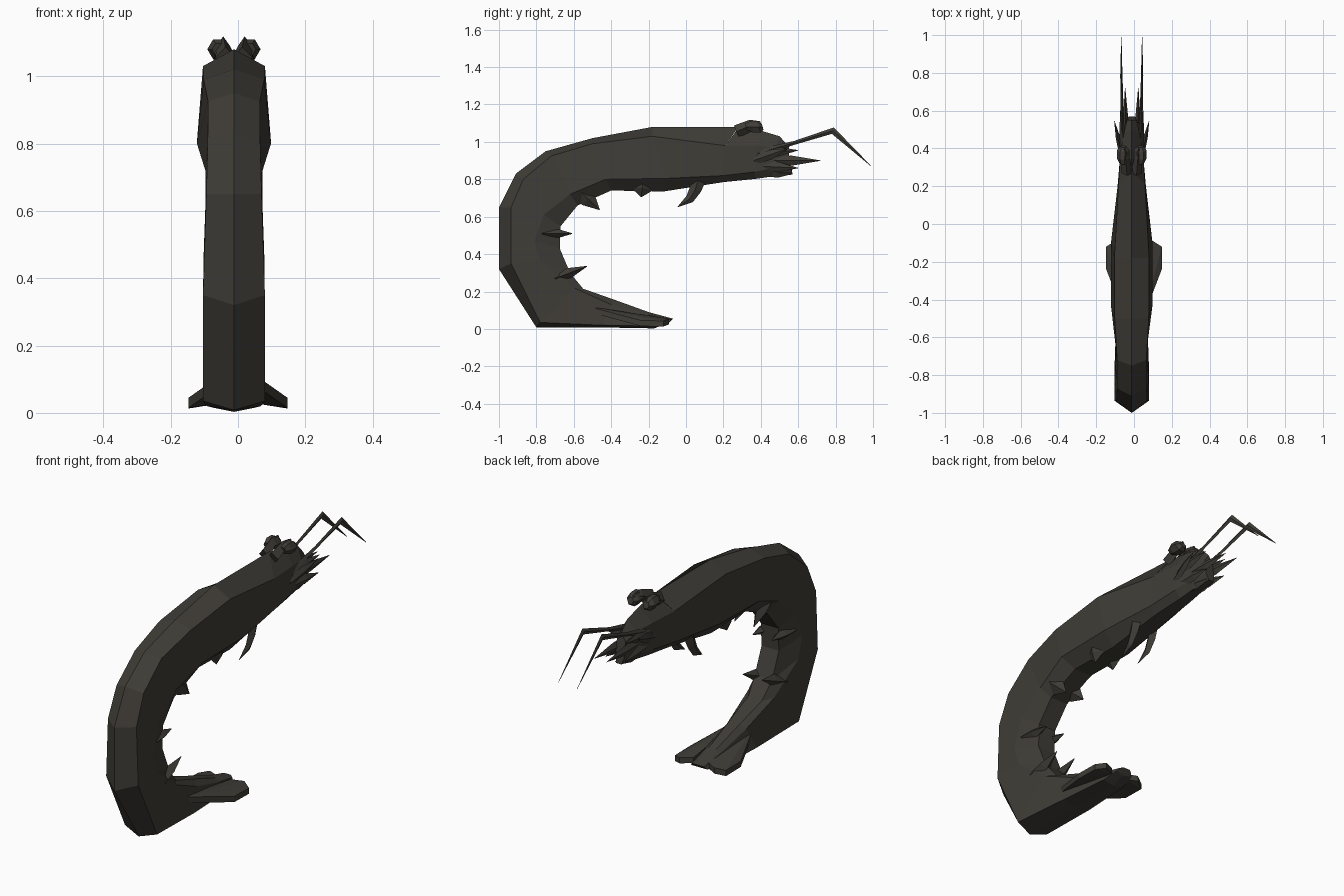
import bpy, bmesh, math
from mathutils import Vector

if "Cube" in bpy.data.objects:
    bpy.data.objects.remove(bpy.data.objects["Cube"])

CX = -0.012  # the body sits slightly off centre
mat = bpy.data.materials.new("dark_shell")
mat.diffuse_color = (0.05, 0.046, 0.038, 1)
mat.use_nodes = True
mat.node_tree.nodes["Principled BSDF"].inputs["Base Color"].default_value = mat.diffuse_color


def finish(bm, name):
    bmesh.ops.recalc_face_normals(bm, faces=bm.faces[:])
    me = bpy.data.meshes.new(name)
    bm.to_mesh(me)
    bm.free()
    me.materials.append(mat)
    ob = bpy.data.objects.new(name, me)
    bpy.context.collection.objects.link(ob)
    return ob


def loft(bm, rings):
    """Skin a list of equal-length point rings and cap the ends."""
    vs = [[bm.verts.new(p) for p in r] for r in rings]
    n = len(vs[0])
    for a, b in zip(vs, vs[1:]):
        for i in range(n):
            j = (i + 1) % n
            bm.faces.new((a[i], a[j], b[j], b[i]))
    bm.faces.new(vs[0])
    bm.faces.new(vs[-1])


def section(s):
    """Seven-sided cross-section: ridge, shoulder, lower edge and belly."""
    ry, rz = s[:2]
    half = [s[2:5], s[5:8], s[8:11]]
    right = [(CX + w, y, z) for y, z, w in half]
    left = [(CX - w, y, z) for y, z, w in reversed(half)]
    return [(CX, ry, rz)] + right + left


def shell(name, sections):
    bm = bmesh.new()
    loft(bm, [section(s) for s in sections])
    return finish(bm, name)


def pair(name, build):
    """Build the same piece on both sides."""
    bm = bmesh.new()
    for s in (1, -1):
        build(bm, s)
    return finish(bm, name)


def hull(bm, pts):
    vs = [bm.verts.new(p) for p in pts]
    r = bmesh.ops.convex_hull(bm, input=vs)
    junk = [g for g in r["geom_interior"] if isinstance(g, bmesh.types.BMVert)]
    if junk:
        bmesh.ops.delete(bm, geom=junk, context="VERTS")


def limb(bm, s, path):
    """Tapered four-sided limb; path holds x, y, z, half width, half depth."""
    P = [Vector((CX + s * p[0], p[1], p[2])) for p in path]
    rings = []
    for i, p in enumerate(path):
        d = P[min(i + 1, len(P) - 1)] - P[max(i - 1, 0)]
        d.normalize()
        n = Vector((1, 0, 0)).cross(d).normalized()
        u = Vector((p[3], 0, 0))
        rings.append([P[i] + u, P[i] + n * p[4], P[i] - u, P[i] - n * p[4]])
    loft(bm, rings)


# Carapace and curled abdomen
shell("body", [
    (.28, 1.08, .21, .98, .07, .2, .82, .075, .2, .785, .04),
    (-.18, 1.08, -.18, 1.03, .092, -.1, .805, .11, -.12, .735, .05),
    (-.5, 1.02, -.5, .99, .09, -.43, .8, .11, -.4, .74, .05),
    (-.75, .95, -.72, .925, .077, -.62, .72, .085, -.58, .66, .05),
    (-.91, .83, -.87, .8, .078, -.76, .61, .085, -.67, .55, .05),
    (-1, .65, -.935, .65, .082, -.81, .47, .09, -.675, .43, .05),
    (-1, .32, -.935, .35, .092, -.78, .36, .09, -.62, .3, .05),
    (-.8, .008, -.78, .035, .092, -.6, .22, .075, -.55, .215, .04)])

# Telson
shell("tail", [
    (-.8, .008, -.78, .035, .092, -.6, .22, .075, -.55, .215, .04),
    (-.45, .008, -.45, .02, .08, -.4, .13, .055, -.38, .155, .03),
    (-.17, .003, -.17, .015, .06, -.2, .075, .045, -.2, .09, .02),
    (-.1, .03, -.09, .035, .045, -.08, .05, .035, -.07, .055, .02)])

# Head, tapering forward from under the carapace
shell("head", [
    (.28, 1.075, .21, .98, .07, .2, .82, .075, .2, .785, .04),
    (.4, 1.06, .38, .98, .06, .37, .84, .06, .37, .802, .03),
    (.5, 1.03, .48, .97, .042, .47, .86, .045, .46, .815, .025),
    (.55, .975, .55, .94, .025, .56, .86, .025, .57, .825, .015)])

# Tail fan lobes
def lobe(bm, s):
    outline = [(.04, -.52, .12), (.09, -.35, .085), (.147, -.24, .045),
               (.147, -.12, .043), (.1, -.09, .055), (.04, -.12, .06)]
    pts = []
    for x, y, z in outline:
        pts += [(s * x, y, z), (s * x, y, max(.012, z - .03))]
    hull(bm, pts)
pair("tail_fan", lobe)

# Stalked eyes
def eye(bm, s):
    c = Vector((CX + s * .045, .365, 1.08))
    pts = []
    for y, r in ((-.045, .02), (-.015, .034), (.025, .034), (.045, .018)):
        for k in range(6):
            a = k * math.pi / 3
            pts.append(c + Vector((r * math.cos(a), y - r * .3 * math.sin(a), r * math.sin(a))))
    hull(bm, pts)
pair("eyes", eye)
pair("eye_stalks", lambda bm, s: limb(bm, s, [
    (.025, .27, 1.055, .03, .035), (.032, .35, 1.09, .02, .03), (.036, .4, 1.1, .005, .01)]))

# Bent antennae
pair("antennae", lambda bm, s: limb(bm, s, [
    (.045, .38, .94, .012, .02), (.05, .58, .995, .008, .01),
    (.055, .785, 1.06, .006, .018), (.055, .99, .87, .001, .001)]))

# Mouth spines: base and tip positions
spines = [((.045, .38, .94), (.06, .6, .955)), ((.05, .36, .9), (.092, .545, .965)),
          ((.03, .42, .9), (.035, .72, .9)), ((.04, .4, .87), (.055, .6, .86)),
          ((.02, .42, .84), (.02, .57, .83))]
def spine_set(bm, s):
    for (x, y, z), t in spines:
        m = [(p + q) / 2 for p, q in zip((x, y, z), t)]
        limb(bm, s, [(x, y, z, .015, .025), (*m, .013, .026), (*t, .001, .001)])
pair("mouth_spines", spine_set)

# Front claws
pair("front_legs", lambda bm, s: limb(bm, s, [
    (.05, .07, .82, .025, .045), (.055, .05, .745, .018, .032),
    (.055, .02, .695, .012, .024), (.05, -.045, .652, .001, .001)]))

# Swimming legs along the inside of the curl: base y, z and tip y, z
legs = [(-.23, .79, -.24, .705, .08), (-.57, .74, -.462, .637, .055),
        (-.77, .51, -.61, .51, .035), (-.7, .27, -.53, .335, .035)]
def swim(bm, s):
    for y, z, ty, tz, d in legs:
        my, mz = y * .55 + ty * .45, z * .55 + tz * .45
        limb(bm, s, [(.05, y, z, .035, d), (.052, my, mz, .03, d * .8), (.055, ty, tz, .002, .002)])
pair("swimming_legs", swim)
